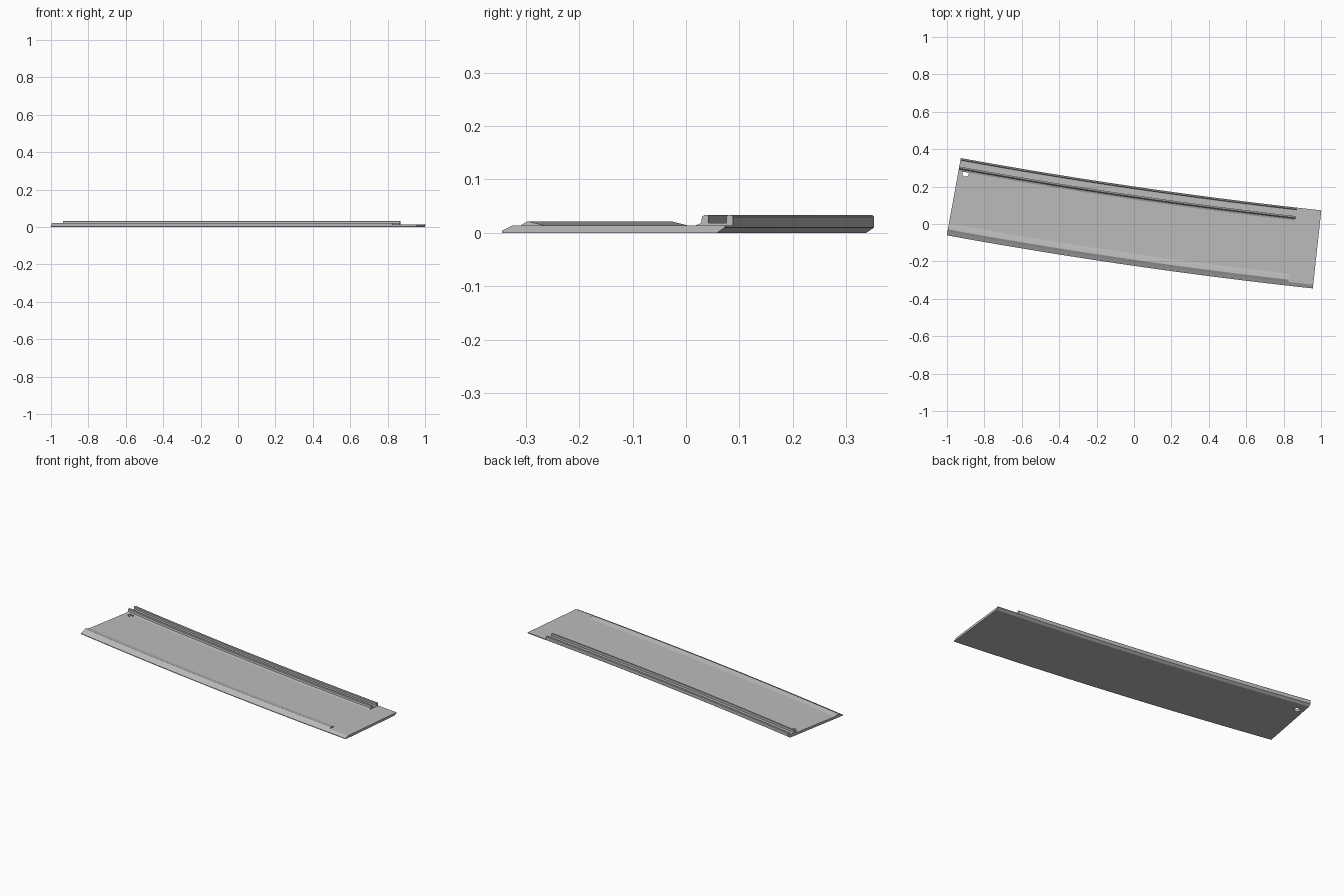
import bpy, bmesh, math
from mathutils import Vector

if "Cube" in bpy.data.objects:
    bpy.data.objects.remove(bpy.data.objects["Cube"])

# Shallow arc that the whole strip follows
R, HALF, TILT = 27.4, 0.0361, math.radians(8.25)
CHORD_MID = Vector((-0.0225, -0.2025))
CENTRE = CHORD_MID + Vector((math.sin(TILT), math.cos(TILT))) * R * math.cos(HALF)
RAIL_END = 0.932   # raised parts stop short of the right end

grey = bpy.data.materials.new("light grey")
grey.diffuse_color = (0.5, 0.5, 0.5, 1)
grey.use_nodes = True
grey.node_tree.nodes["Principled BSDF"].inputs["Base Color"].default_value = grey.diffuse_color


def place(t, v):
    """Point at fraction t along the arc and distance v in from the front edge."""
    a = TILT + HALF * (1 - 2 * t)
    return CENTRE - Vector((math.sin(a), math.cos(a))) * (R - v)


def sweep(name, profile, t_end, steps=24):
    """Sweep a closed (v, z) profile along the arc."""
    bm = bmesh.new()
    rings = []
    for i in range(steps + 1):
        t = t_end * i / steps
        rings.append([bm.verts.new((*place(t, v), z)) for v, z in profile])
    n = len(profile)
    for a, b in zip(rings, rings[1:]):
        for j in range(n):
            k = (j + 1) % n
            bm.faces.new((a[j], a[k], b[k], b[j]))
    bm.faces.new(rings[0])
    bm.faces.new(rings[-1])
    bmesh.ops.recalc_face_normals(bm, faces=bm.faces)
    me = bpy.data.meshes.new(name)
    bm.to_mesh(me)
    bm.free()
    me.materials.append(grey)
    ob = bpy.data.objects.new(name, me)
    bpy.context.collection.objects.link(ob)
    bpy.ops.object.select_all(action='DESELECT')
    ob.select_set(True)
    bpy.context.view_layer.objects.active = ob
    bpy.ops.object.shade_smooth_by_angle(angle=math.radians(15))
    return ob


# Base plate with bevelled front edge and chamfered back underside
plate = sweep("base_plate", [(0, 0), (0.405, 0), (0.42, 0.010), (0.42, 0.014),
                             (0.02, 0.014), (0, 0.004)], 1)

# Low wedge ridge along the front edge
sweep("front_ridge", [(0.018, 0.012), (0.066, 0.012), (0.064, 0.014),
                      (0.036, 0.021), (0.032, 0.021), (0.019, 0.0135)], RAIL_END)

# Channel rail along the back edge: inner lip, floor and outer wall
sweep("back_rail", [(0.350, 0.012), (0.42, 0.012), (0.42, 0.030), (0.417, 0.033),
                    (0.411, 0.033), (0.408, 0.030), (0.408, 0.018),
                    (0.374, 0.018), (0.374, 0.033), (0.366, 0.033),
                    (0.362, 0.030), (0.360, 0.018), (0.350, 0.014)], RAIL_END)

# Round through hole near the back left corner
bpy.ops.mesh.primitive_cylinder_add(vertices=32, radius=0.017, depth=0.1,
                                    location=(-0.90, 0.27, 0))
cutter = bpy.context.object
cutter.name = "hole_cutter"
cut = plate.modifiers.new("hole", 'BOOLEAN')
cut.operation = 'DIFFERENCE'
cut.object = cutter
cut.solver = 'EXACT'
bpy.context.view_layer.objects.active = plate
bpy.ops.object.modifier_apply(modifier="hole")
bpy.data.objects.remove(cutter)
